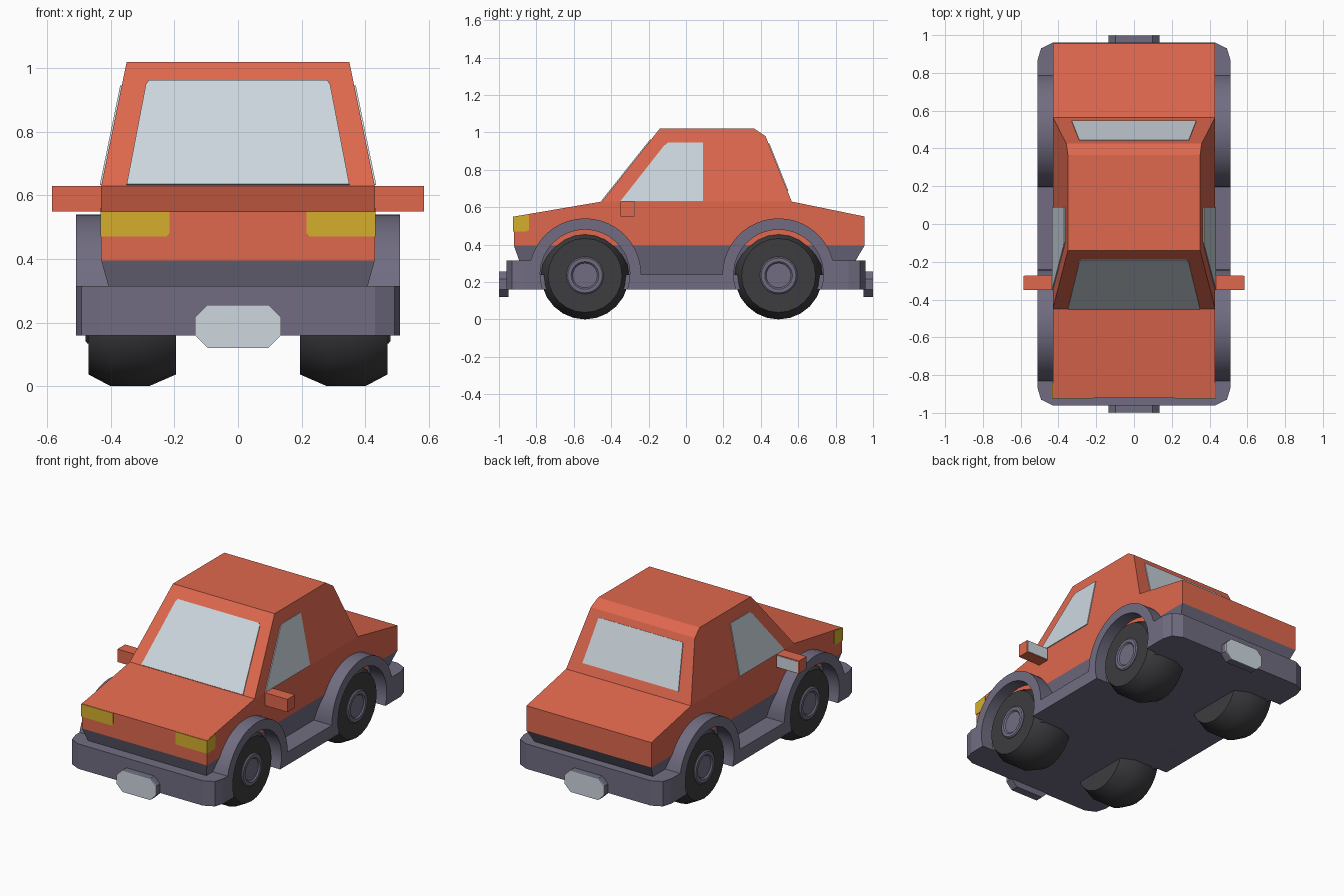
import bpy, bmesh, math
from mathutils import Vector

if "Cube" in bpy.data.objects:
    bpy.data.objects.remove(bpy.data.objects["Cube"])


def material(name, rgb):
    m = bpy.data.materials.new(name)
    m.diffuse_color = (*rgb, 1)
    m.use_nodes = True
    m.node_tree.nodes["Principled BSDF"].inputs["Base Color"].default_value = m.diffuse_color
    return m


ORANGE = material("orange paint", (0.74, 0.138, 0.075))
GREY = material("grey trim", (0.165, 0.152, 0.222))
TYRE = material("tyre rubber", (0.047, 0.045, 0.05))
GLASS = material("pale glass", (0.61, 0.68, 0.74))
YELLOW = material("yellow lamp", (0.66, 0.43, 0.027))


def loft(name, rings, mat, smooth=False):
    """Bridge equal-length point rings and cap both ends."""
    bm = bmesh.new()
    vs = [[bm.verts.new(p) for p in ring] for ring in rings]
    n = len(vs[0])
    for a, b in zip(vs, vs[1:]):
        for i in range(n):
            j = (i + 1) % n
            bm.faces.new((a[i], a[j], b[j], b[i]))
    bm.faces.new(vs[0])
    bm.faces.new(vs[-1])
    bmesh.ops.recalc_face_normals(bm, faces=bm.faces)
    bmesh.ops.triangulate(bm, faces=[f for f in bm.faces if len(f.verts) > 4])
    me = bpy.data.meshes.new(name)
    bm.to_mesh(me)
    bm.free()
    ob = bpy.data.objects.new(name, me)
    bpy.context.collection.objects.link(ob)
    me.materials.append(mat)
    if smooth:
        bpy.ops.object.select_all(action='DESELECT')
        ob.select_set(True)
        bpy.context.view_layer.objects.active = ob
        bpy.ops.object.shade_smooth_by_angle(angle=math.radians(35))
    return ob


def across(profile, x0, x1):
    """Two rings of a side profile (y, z) at x0 and x1."""
    return [[(x, y, z) for y, z in profile] for x in (x0, x1)]


def box(name, x0, x1, y0, y1, z0, z1, mat):
    return loft(name, across([(y0, z0), (y1, z0), (y1, z1), (y0, z1)], x0, x1), mat)


def plate(name, pts, out, mat, t=0.005):
    """Thin plate lying on the plane of pts, raised towards 'out'."""
    pts = [Vector(p) for p in pts]
    n = (pts[1] - pts[0]).cross(pts[2] - pts[0]).normalized()
    if n.dot(Vector(out)) < 0:
        n = -n
    return loft(name, [[p - n * 0.002 for p in pts], [p + n * t for p in pts]], mat)


def arc(cy, cz, r, a0, a1, n=20):
    return [(cy + r * math.cos(math.radians(a0 + (a1 - a0) * i / n)),
             cz + r * math.sin(math.radians(a0 + (a1 - a0) * i / n))) for i in range(n + 1)]


# Painted lower body with sloping bonnet and boot
loft("lower_body", across([(-.92, .395), (-.92, .55), (-.45, .63), (.565, .63),
                           (.955, .55), (.955, .395)], -.43, .43), ORANGE)


# Cabin narrowing towards the roof
def cabin_x(z):
    return .43 - (z - .63) * .08 / .39


cabin = [(-.45, .63), (-.14, 1.02), (.365, 1.02), (.425, .98), (.565, .63)]
loft("cabin", [[(s * cabin_x(z), y, z) for y, z in cabin] for s in (-1, 1)], ORANGE)


# Windscreen and rear window
def front_y(z):
    return -.45 + (z - .63) * .31 / .39


def rear_y(z):
    return .565 - (z - .63) * .14 / .35


plate("windscreen", [(x, front_y(z), z) for x, z in
                     [(-.35, .632), (.35, .632), (.29, .945), (.28, .96), (-.28, .96), (-.29, .945)]],
      (0, -1, 0), GLASS)
plate("rear_window", [(x, rear_y(z), z) for x, z in
                      [(-.33, .685), (.33, .685), (.29, .94), (-.29, .94)]],
      (0, 1, 0), GLASS)

# Tapered grey skirt under the paintwork
loft("body_skirt", [[(-x, y0, z), (x, y0, z), (x, y1, z), (-x, y1, z)] for x, y0, y1, z in
                    [(.385, -.865, .86, .235), (.43, -.92, .955, .395)]], GREY)

# Floor pan
box("floor_pan", -.43, .43, -.87, .87, .16, .24, GREY)

# Bumpers with chamfered corners, and number plates
for s, end in ((-1, "front"), (1, "rear")):
    half = [(.51, .87), (.492, .93), (.43, .96)]
    plan = half + [(-x, y) for x, y in reversed(half)]
    loft(end + "_bumper", [[(x, s * y, z) for x, y in plan] for z in (.16, .315)], GREY)
    octagon = [(-.135, .16), (-.095, .12), (.095, .12), (.135, .16),
               (.135, .217), (.097, .255), (-.097, .255), (-.135, .217)]
    loft(end + "_plate_holder", [[(x, s * y, z) for x, z in octagon] for y in (.95, .996)], GREY)
    plate(end + "_plate", [(x, s * .996, z) for x, z in octagon], (0, s, 0), GLASS, .004)

# Side parts, repeated left and right
FRONT, REAR = -.54, .495
fender = ([(-.87, .16)] + arc(FRONT, .24, .24, 199.5, -19.5) + arc(REAR, .24, .24, 199.5, -19.5)
          + [(.87, .16), (.87, .315)] + arc(REAR, .24, .30, 14.5, 180)
          + arc(FRONT, .24, .30, 0, 165.5) + [(-.87, .315)])
for s, side in ((-1, "left"), (1, "right")):
    # Sill and wheel arches
    loft(side + "_arches", across(fender, s * .38, s * .51), GREY, True)
    # Side window
    plate(side + "_window", [(s * cabin_x(z), y, z) for y, z in
                             [(-.35, .632), (-.12, .925), (-.095, .945), (.09, .945), (.09, .632)]],
          (s, 0, 0), GLASS)
    # Wing mirror with glass on its back
    box(side + "_mirror", s * .40, s * .585, -.35, -.275, .55, .63, ORANGE)
    plate(side + "_mirror_glass", [(s * x, -.275, z) for x, z in
                                   [(.435, .555), (.58, .555), (.58, .625), (.435, .625)]],
          (0, 1, 0), GLASS, .003)
    # Headlamp wrapping round the corner
    plate(side + "_lamp_front", [(s * x, -.92, z) for x, z in
                                 [(.433, .47), (.225, .47), (.215, .482), (.215, .549), (.433, .549)]],
          (0, -1, 0), YELLOW, .004)
    plate(side + "_lamp_side", [(s * .43, y, z) for y, z in
                                [(-.923, .47), (-.85, .47), (-.84, .48), (-.84, .56), (-.92, .549)]],
          (s, 0, 0), YELLOW, .003)
    # Wheels
    for cy, end in ((FRONT, "front"), (REAR, "rear")):
        def lathe(profile):
            return [[(s * x, y, z) for y, z in arc(cy, .235, r, 0, 345, 23)] for x, r in profile]
        loft(f"{side}_{end}_tyre", lathe([(.195, .198), (.28, .235), (.40, .235), (.47, .198)]),
             TYRE, True)
        loft(f"{side}_{end}_hub", lathe([(.45, .1), (.474, .1), (.48, .093), (.48, .074), (.472, .066)]),
             GREY, True)
